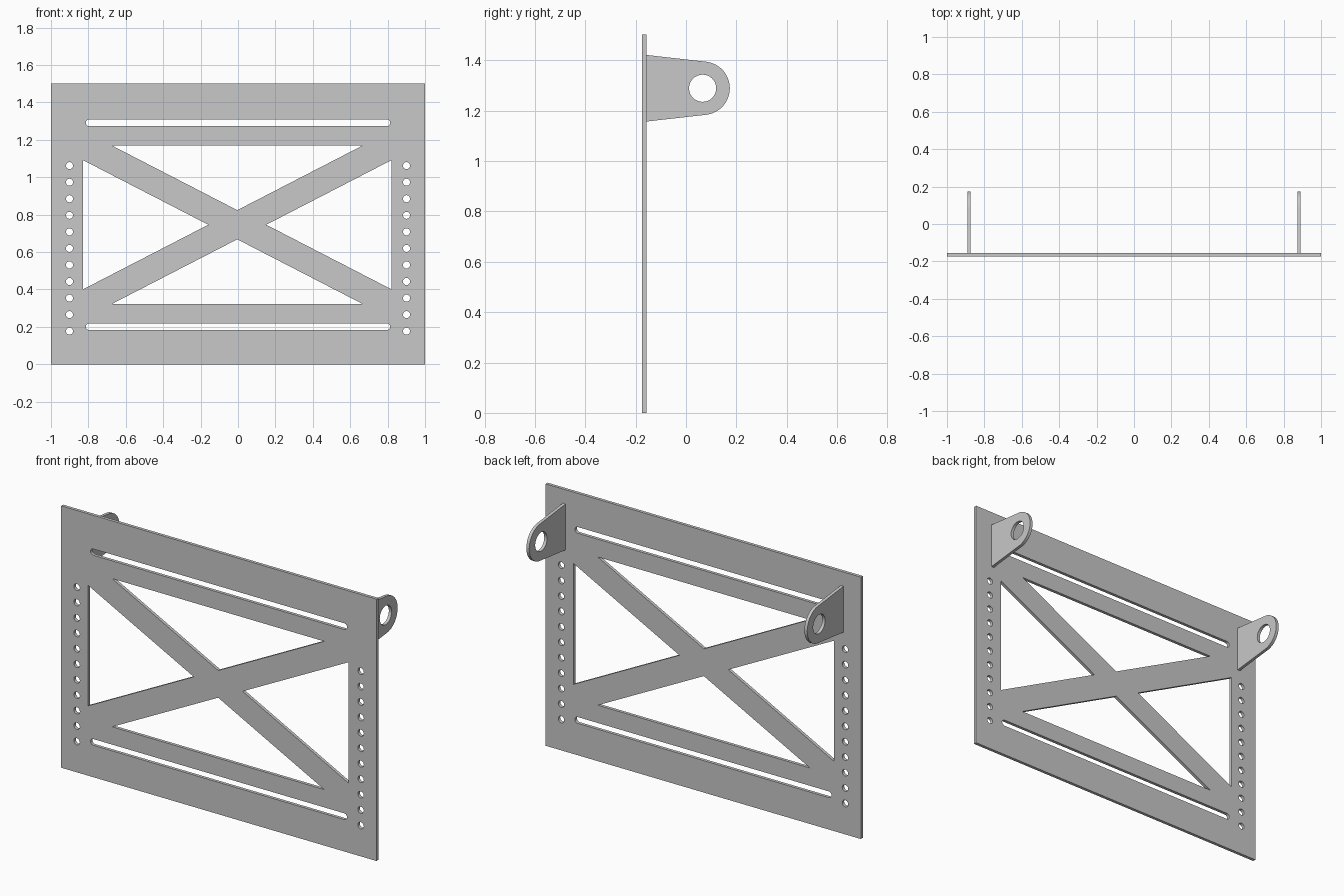
import bpy
from math import cos, sin, pi, radians
from mathutils import Matrix, Vector

cube = bpy.data.objects.get("Cube")
if cube:
    bpy.data.objects.remove(cube)

steel = bpy.data.materials.new("plain grey metal")
steel.use_nodes = True
GREY = (0.58, 0.58, 0.58, 1)
steel.diffuse_color = GREY
steel.node_tree.nodes["Principled BSDF"].inputs["Base Color"].default_value = GREY

THICK = 0.018
BACK = -0.174 + THICK


def arc(cx, cy, r, start, end, n):
    """Points along an arc, angles in degrees."""
    angles = [radians(start + (end - start) * i / n) for i in range(n + 1)]
    return [(cx + r * cos(a), cy + r * sin(a)) for a in angles]


def circle(cx, cy, r, n=32):
    return arc(cx, cy, r, 0, 360, n)[:-1]


def slot(cx, cy, half, r):
    """Long hole with round ends."""
    return arc(cx + half - r, cy, r, -90, 90, 10) + arc(cx - half + r, cy, r, 90, 270, 10)


def sheet(name, loops, right, up, origin):
    """Flat sheet cut from an outline and its holes, drawn along right and up."""
    curve = bpy.data.curves.new(name, "CURVE")
    curve.dimensions = "2D"
    curve.fill_mode = "BOTH"
    curve.extrude = THICK / 2
    for loop in loops:
        spline = curve.splines.new("POLY")
        spline.points.add(len(loop) - 1)
        for point, (x, y) in zip(spline.points, loop):
            point.co = (x, y, 0, 1)
        spline.use_cyclic_u = True
    obj = bpy.data.objects.new(name, curve)
    bpy.context.collection.objects.link(obj)
    right, up = Vector(right), Vector(up)
    basis = Matrix((right, up, right.cross(up))).transposed()
    obj.matrix_world = Matrix.Translation(origin) @ basis.to_4x4()
    curve.materials.append(steel)
    bpy.ops.object.select_all(action="DESELECT")
    obj.select_set(True)
    bpy.context.view_layer.objects.active = obj
    bpy.ops.object.convert(target="MESH")
    bpy.ops.object.shade_smooth_by_angle(angle=radians(30))


# Plate outline
HEIGHT = 1.502
loops = [[(-1, 0), (1, 0), (1, HEIGHT), (-1, HEIGHT)]]

# Four triangular windows that leave a cross brace
CX, CZ = -0.004, 0.746
for s in (-1, 1):
    loops.append([(CX - 0.673, CZ + s * 0.425), (CX + 0.673, CZ + s * 0.425), (CX, CZ + s * 0.078)])
    loops.append([(CX + s * 0.826, CZ - 0.346), (CX + s * 0.826, CZ + 0.346), (CX + s * 0.155, CZ)])
    # Long slots above and below
    loops.append(slot(0, CZ + s * 0.545, 0.814, 0.018))
    # Column of small holes at each side
    for i in range(11):
        loops.append(circle(s * 0.901, 0.177 + i * 0.0885, 0.019, 20))

sheet("face_plate", loops, (1, 0, 0), (0, 0, 1), (0, BACK - THICK / 2, 0))

# Rear mounting lugs with round ends and a pin hole
PY, PZ = 0.068, 1.289
outline = [(BACK, PZ + 0.132), (BACK, PZ - 0.132)] + arc(PY, PZ, 0.106, -83, 83, 24)
for name, x in (("left_lug", 0.882), ("right_lug", -0.882)):
    sheet(name, [outline, circle(PY - 0.002, PZ, 0.054)], (0, 1, 0), (0, 0, 1), (x, 0, 0))
